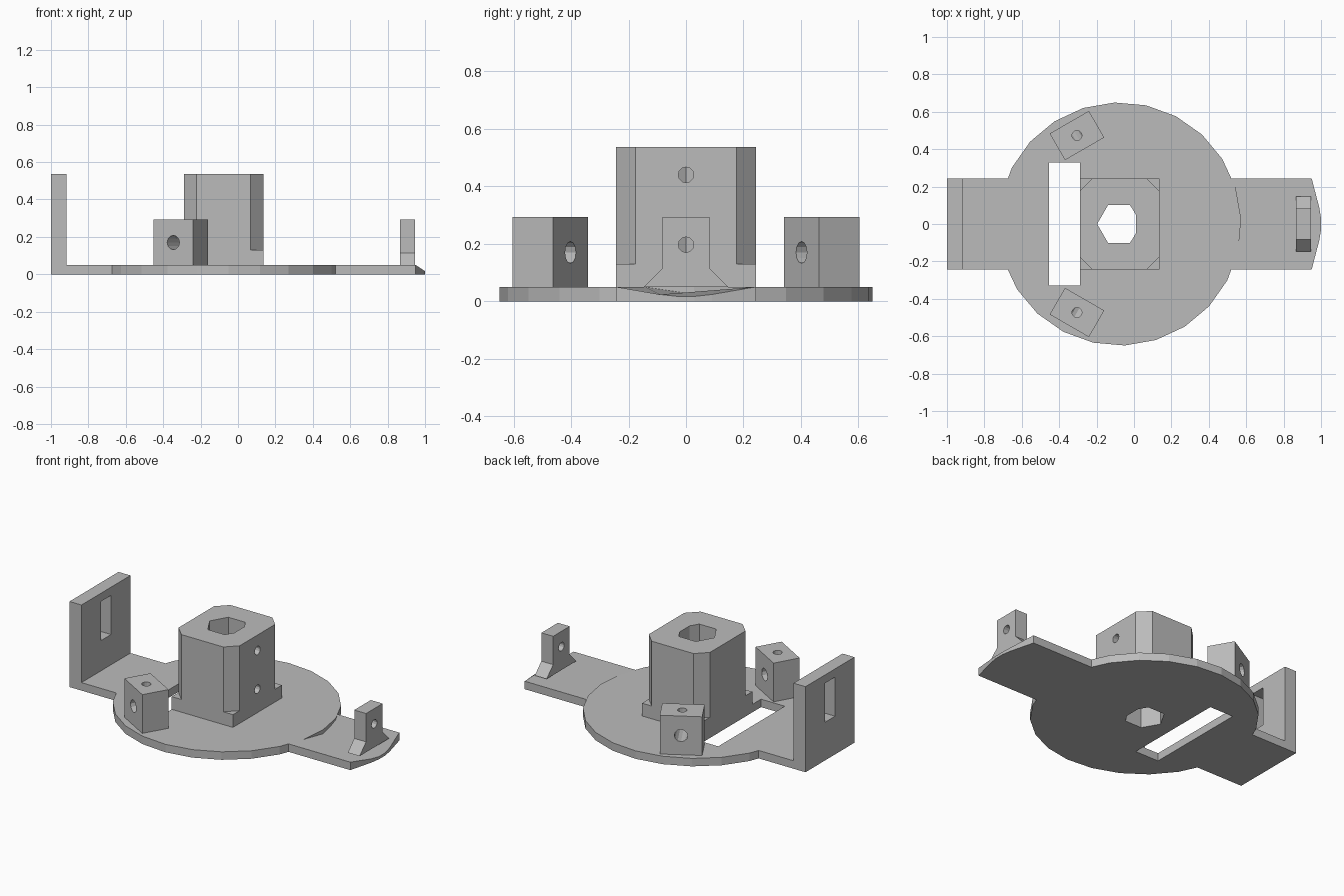
import bpy, math
from mathutils import Matrix, Vector

cube = bpy.data.objects.get("Cube")
if cube:
    bpy.data.objects.remove(cube)

grey = bpy.data.materials.new("light_grey_plastic")
grey.use_nodes = True
COLOUR = (0.5, 0.5, 0.5, 1)
grey.diffuse_color = COLOUR
grey.node_tree.nodes["Principled BSDF"].inputs["Base Color"].default_value = COLOUR


def prism(name, outline, low, high, matrix=None):
    """Extrude a counter-clockwise outline from low to high along local z."""
    n = len(outline)
    verts = [(x, y, z) for z in (low, high) for x, y in outline]
    faces = [tuple(reversed(range(n))), tuple(range(n, 2 * n))]
    faces += [(i, (i + 1) % n, n + (i + 1) % n, n + i) for i in range(n)]
    mesh = bpy.data.meshes.new(name)
    mesh.from_pydata(verts, [], faces)
    if matrix:
        mesh.transform(matrix)
    mesh.materials.append(grey)
    obj = bpy.data.objects.new(name, mesh)
    bpy.context.collection.objects.link(obj)
    return obj


def rect(x0, x1, y0, y1):
    return [(x0, y0), (x1, y0), (x1, y1), (x0, y1)]


def ring(radius, sides, cx=0, cy=0, turn=0):
    angles = [math.radians(turn) + math.tau * i / sides for i in range(sides)]
    return [(cx + radius * math.cos(a), cy + radius * math.sin(a)) for a in angles]


def drill(name, start, direction, length, radius, sides=12):
    """Round cutter running from start along direction."""
    d = Vector(direction).normalized()
    matrix = Matrix.Translation(start) @ d.to_track_quat('Z', 'Y').to_matrix().to_4x4()
    return prism(name, ring(radius, sides), 0, length, matrix)


def combine(obj, other, operation='DIFFERENCE'):
    """Apply a boolean and remove the helper."""
    other.hide_render = True
    mod = obj.modifiers.new(operation.title(), 'BOOLEAN')
    mod.operation, mod.object, mod.solver = operation, other, 'EXACT'
    bpy.context.view_layer.update()
    bpy.context.view_layer.objects.active = obj
    bpy.ops.object.modifier_apply(modifier=mod.name)
    bpy.data.objects.remove(other)


BASE = 0.05
HALF = 0.243
TOP = 0.537
CX = -0.077

# Base: round plate joined with a long strip that has a bevelled, bowed tip
base = prism("base_plate", ring(0.65, 24, CX, 0, 2.4), 0, BASE)
tip = [(0.95, -HALF), (0.99, -0.09), (1, -0.03), (1, 0.03), (0.99, 0.09), (0.95, HALF)]
strip = prism("strip", [(-1, -HALF)] + tip + [(-1, HALF)], 0, BASE)
for v in strip.data.vertices:
    if v.co.z > 0.01 and v.co.x > 0.95:
        v.co.z = BASE - (v.co.x - 0.95) * 0.66
combine(base, strip, 'UNION')
combine(base, prism("slot_cutter", rect(-0.455, -0.29, -0.33, 0.33), -0.1, 0.2))

# Shaft bore: hexagon with a flat on one corner
hexagon = ring(0.117, 6, -0.08)
bore = [(0.01, -0.05), (0.01, 0.05)] + hexagon[1:]
combine(base, prism("bore_cutter", bore, -0.1, 0.2))

# Central tower with chamfered corners above a square foot
tower = prism("tower", rect(-0.29, 0.135, -HALF, HALF), BASE, TOP)
for x in (-0.29, 0.135):
    for y in (-HALF, HALF):
        combine(tower, prism("chamfer_cutter", ring(0.067, 4, x, y), 0.13, 0.7))
combine(tower, prism("bore_cutter", bore, -0.1, 0.7))
for z in (0.197, 0.44):
    combine(tower, drill("hole_cutter", (-0.08, 0, z), (1, 0, 0), 0.4, 0.027))

# End wall with a vertical slot
wall = prism("end_wall", rect(-1, -0.917, -HALF, HALF), BASE, TOP)
wall_slot = prism("slot_cutter", rect(-1.1, -0.8, -0.05, 0.05), 0.24, 0.485)
combine(wall, wall_slot)

# Pair of angled screw blocks
for side, label in ((1, "left"), (-1, "right")):
    place = Matrix.Translation((-0.305, 0.473 * side, 0)) @ Matrix.Rotation(
        math.radians(30 * side), 4, 'Z')
    block = prism(label + "_screw_block", rect(-0.121, 0.121, -0.082, 0.082),
                  BASE, 0.293, place)
    across = place.to_3x3() @ Vector((0, 1, 0))
    start = place @ Vector((0, 0, 0.17)) - across * 0.2
    combine(block, drill("hole_cutter", start, across, 0.4, 0.038))
    combine(block, drill("hole_cutter", place @ Vector((0, 0, 0.17)), (0, 0, 1), 0.3, 0.027))

# Small tab with flared foot and a cross hole; profile in y-z swept along x
profile = [(-0.147, BASE), (0.147, BASE), (0.082, 0.115), (0.082, 0.293),
           (-0.082, 0.293), (-0.082, 0.115)]
yz_to_world = Matrix(((0, 0, 1, 0), (1, 0, 0, 0), (0, 1, 0, 0), (0, 0, 0, 1)))
tab = prism("front_tab", profile, 0.865, 0.947, yz_to_world)
combine(tab, drill("hole_cutter", (0.7, 0, 0.197), (1, 0, 0), 0.4, 0.027))
